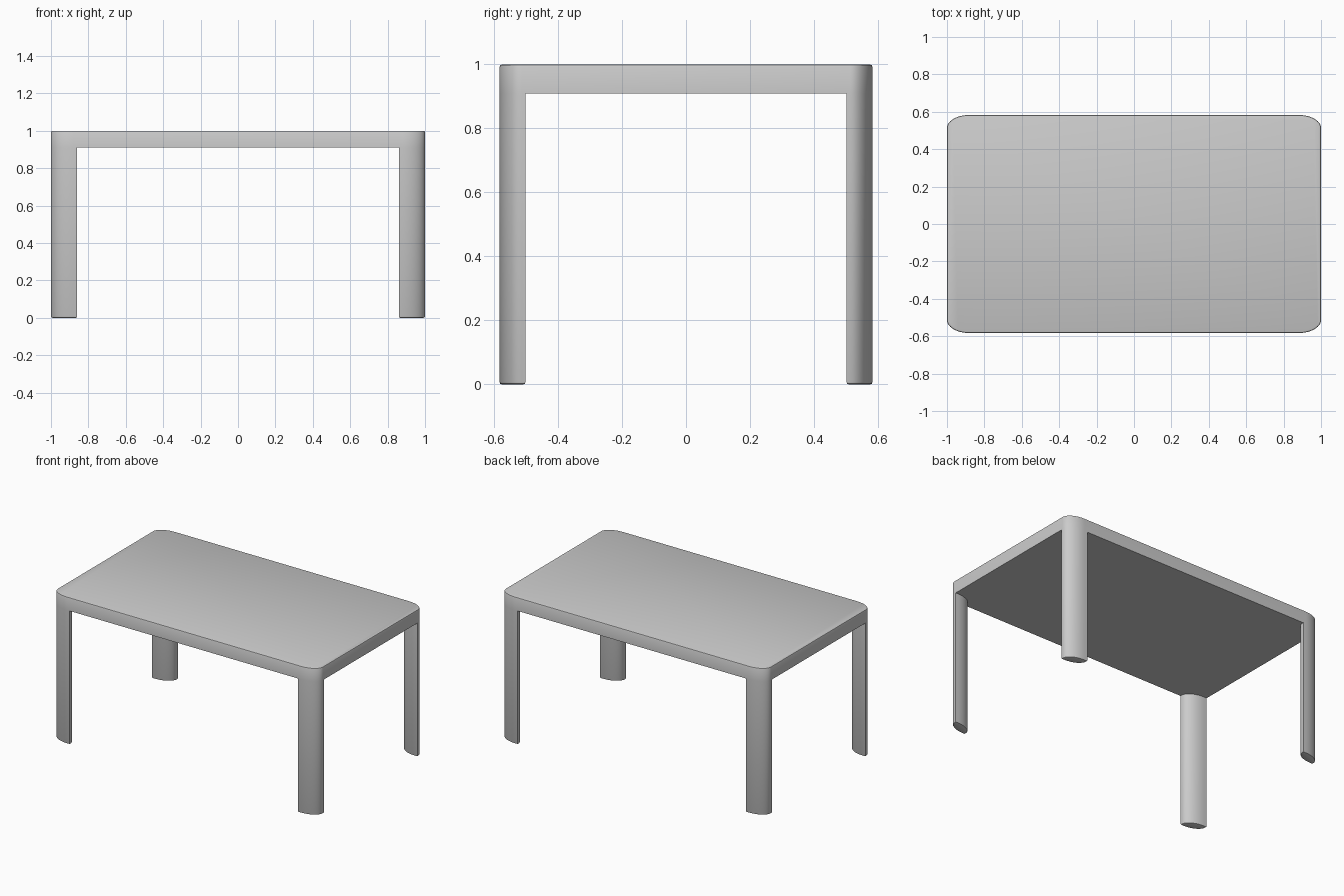
import bpy, bmesh
from math import cos, sin, pi

if "Cube" in bpy.data.objects:
    bpy.data.objects.remove(bpy.data.objects["Cube"])

HX, HY = 1.0, 0.583      # half size of the top
UNDER = 0.91             # underside height
LEG = 0.14               # leg width along x
R = 0.12                 # corner radius along x
K = HY / HX              # depth squash of all round corners
BEVEL = 0.008


def arc(cx, cy, start, n=14):
    """Quarter ellipse, counter-clockwise from the start angle."""
    return [(cx + R * cos(start + pi / 2 * i / n),
             cy + R * K * sin(start + pi / 2 * i / n)) for i in range(n + 1)]


def prism(name, outline, z0, z1, bevel_z, open_top=False):
    """Extruded outline with a small bevel round the edge at bevel_z."""
    bm = bmesh.new()
    base = bm.faces.new([bm.verts.new((x, y, z0)) for x, y in outline])
    new = bmesh.ops.extrude_face_region(bm, geom=[base], use_keep_orig=True)["geom"]
    bmesh.ops.translate(bm, vec=(0, 0, z1 - z0),
                        verts=[v for v in new if isinstance(v, bmesh.types.BMVert)])
    bmesh.ops.recalc_face_normals(bm, faces=bm.faces)
    rim = [e for e in bm.edges if all(abs(v.co.z - bevel_z) < 1e-5 for v in e.verts)]
    bmesh.ops.bevel(bm, geom=rim, offset=BEVEL, segments=2, profile=0.5, affect='EDGES')
    if open_top:
        caps = [f for f in bm.faces if all(abs(v.co.z - z1) < 1e-5 for v in f.verts)]
        bmesh.ops.delete(bm, geom=caps, context='FACES_ONLY')
    mesh = bpy.data.meshes.new(name)
    bm.to_mesh(mesh)
    bm.free()
    obj = bpy.data.objects.new(name, mesh)
    bpy.context.collection.objects.link(obj)
    bpy.ops.object.select_all(action='DESELECT')
    obj.select_set(True)
    bpy.context.view_layer.objects.active = obj
    bpy.ops.object.shade_smooth_by_angle(angle=pi / 6)
    return obj


# Table top: rounded rectangle slab
cx, cy = HX - R, HY - R * K
top = (arc(cx, cy, 0) + arc(-cx, cy, pi / 2)
       + arc(-cx, -cy, pi) + arc(cx, -cy, 3 * pi / 2))
prism("table_top", top, UNDER, 1.0, 1.0)

# Legs: leaf-shaped section, round outside and inside, sharp at the two ends
ix, iy = HX - LEG, HY - LEG * K
leaf = (arc(cx, cy, 0) + [(ix, HY)]
        + arc(ix + R, iy + R * K, pi) + [(HX, iy)])
for sx, side in ((1, "right"), (-1, "left")):
    for sy, end in ((1, "back"), (-1, "front")):
        section = [(x * sx, y * sy) for x, y in leaf]
        prism(f"{end}_{side}_leg", section, 0.0, UNDER, 0.0, open_top=True)
